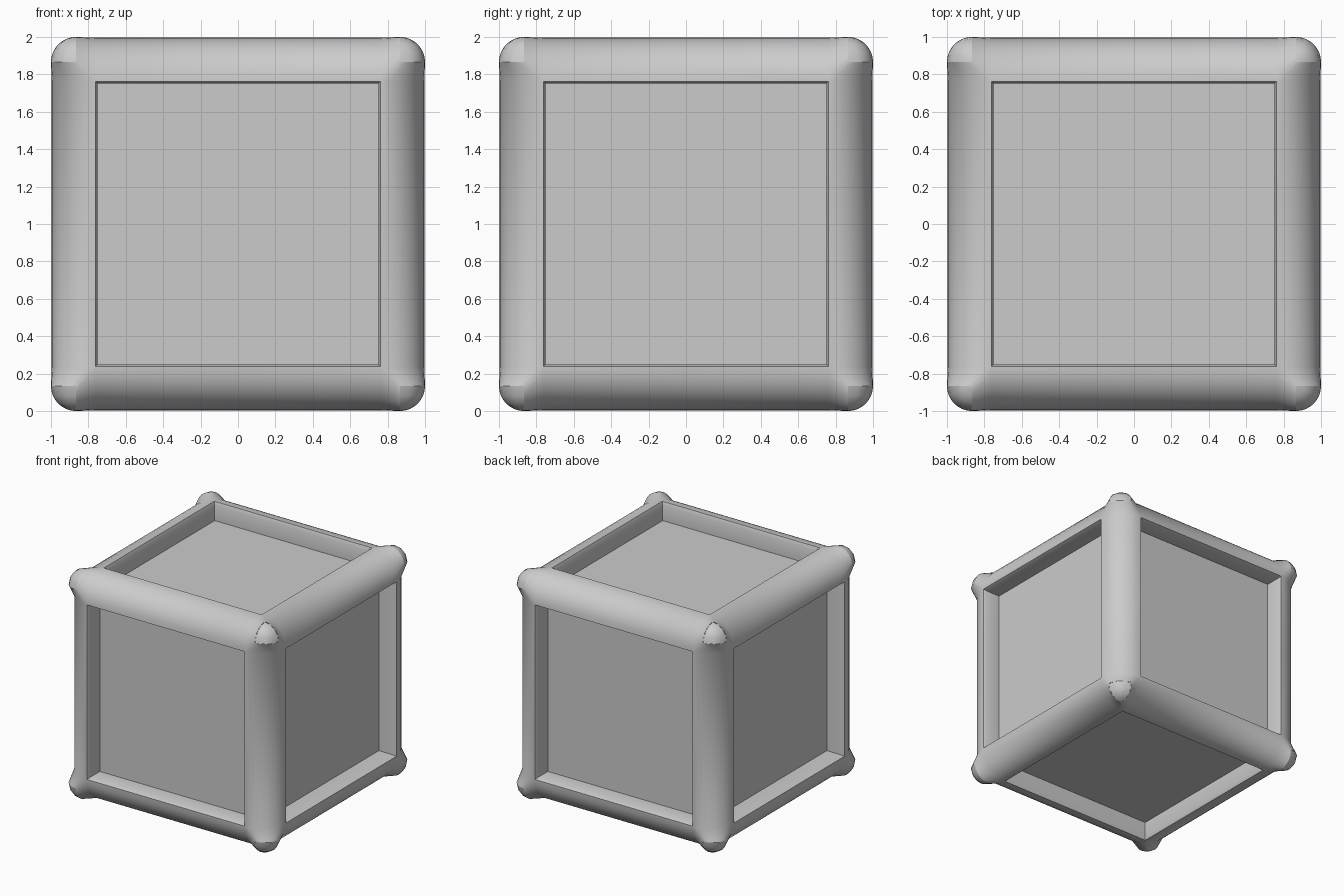
import bpy, bmesh
from math import sin, cos, pi, radians
from itertools import product
from mathutils import Vector

if "Cube" in bpy.data.objects:
    bpy.data.objects.remove(bpy.data.objects["Cube"])

C, R = 0.762, 0.234        # rounded edge bar: arc centre and radius
CC, CR = 0.866, 0.134      # corner cap: sphere centre and radius
IN, LIP, FLOOR = 0.75, 0.967, 0.835   # recess half width, lip depth, panel height
SEG = 8


def arc(t, c, r, n=SEG):
    """Quarter-round section across an edge bar at distance t along x."""
    return [Vector((t, c + r * cos(i * pi / 2 / n), c + r * sin(i * pi / 2 / n)))
            for i in range(n + 1)]


def loft(rows):
    return [[a[i], a[i + 1], b[i + 1], b[i]]
            for a, b in zip(rows, rows[1:]) for i in range(len(a) - 1)]


def cycle(faces):
    """Repeat faces for the x, y and z axes."""
    return [[Vector((p[k], p[(k + 1) % 3], p[(k + 2) % 3])) for p in f]
            for f in faces for k in range(3)]


def build(name, faces):
    """Mirror one octant of faces into all eight and make a smooth object."""
    bm = bmesh.new()
    for s in product((1, -1), repeat=3):
        for f in faces:
            vs = [Vector((p.x * s[0], p.y * s[1], p.z * s[2] + 1)) for p in f]
            nf = bm.faces.new([bm.verts.new(v) for v in vs])
            nf.normal_update()
            # point every face away from the cube, or into the recess
            mid = sum(vs, Vector()) / len(vs) - Vector((0, 0, 1))
            d = sorted(abs(c) for c in mid)
            inward = name == "frame" and d[1] < C and d[2] < 0.99 and d[1] > IN - 0.01
            if (nf.normal.dot(mid) < 0) != inward:
                nf.normal_flip()
    bmesh.ops.remove_doubles(bm, verts=bm.verts, dist=1e-4)
    bmesh.ops.dissolve_degenerate(bm, edges=bm.edges, dist=1e-4)
    me = bpy.data.meshes.new(name)
    bm.to_mesh(me)
    bm.free()
    ob = bpy.data.objects.new(name, me)
    bpy.context.collection.objects.link(ob)
    bpy.ops.object.select_all(action='DESELECT')
    ob.select_set(True)
    bpy.context.view_layer.objects.active = ob
    bpy.ops.object.shade_smooth_by_angle(angle=radians(30))
    return ob


# Frame: round bars that flare out to the corner caps, plus recess lips and walls
bars = loft([arc(0, C, R), arc(C, C, R), arc(CC, CC, CR)])
walls = []
for swap in (False, True):
    ring = [[(0, C, C + R), (C, C, C + R)],
            [(0, IN, LIP), (IN, IN, LIP)],
            [(0, IN, FLOOR), (IN, IN, FLOOR)]]
    if swap:
        ring = [[(y, x, z) for x, y, z in row] for row in ring]
    walls += loft(ring)
build("frame", cycle(bars + walls))

# Corner caps: one eighth of a ball on each corner
N = 4
rows = [[Vector((CC + CR * cos(u * pi / 2 / N) * cos(v * pi / 2 / N),
                 CC + CR * cos(u * pi / 2 / N) * sin(v * pi / 2 / N),
                 CC + CR * sin(u * pi / 2 / N))) for v in range(N + 1)]
        for u in range(N + 1)]
build("corner_caps", loft(rows))

# Recessed flat panels on all six sides
build("panels", cycle([[(0, 0, FLOOR), (IN, 0, FLOOR), (IN, IN, FLOOR), (0, IN, FLOOR)]]))
